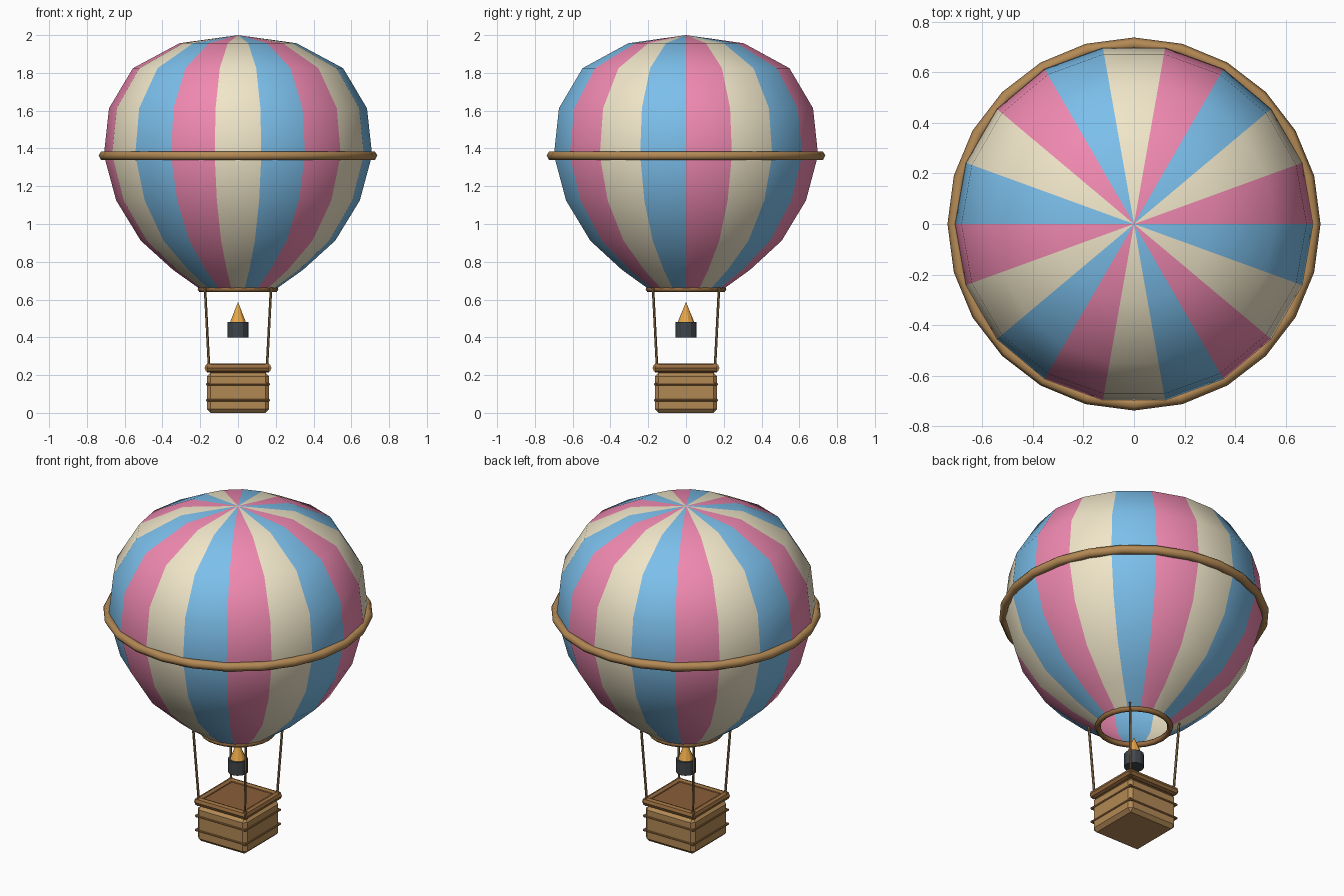
import bpy, bmesh
from math import sin, cos, pi, tau
from mathutils import Vector

if "Cube" in bpy.data.objects:
    bpy.data.objects.remove(bpy.data.objects["Cube"])


def material(name, rgb):
    m = bpy.data.materials.new(name)
    m.diffuse_color = (*rgb, 1)
    m.use_nodes = True
    m.node_tree.nodes["Principled BSDF"].inputs["Base Color"].default_value = m.diffuse_color
    return m


PINK = material("pink", (0.87, 0.25, 0.44))
CREAM = material("cream", (0.87, 0.79, 0.58))
BLUE = material("blue", (0.20, 0.52, 0.83))
WICKER = material("wicker", (0.45, 0.25, 0.09))
TRIM = material("trim", (0.31, 0.15, 0.05))
LID = material("lid_brown", (0.25, 0.11, 0.04))
ROPE = material("rope", (0.28, 0.17, 0.07))
METAL = material("dark_metal", (0.05, 0.06, 0.07))
FLAME = material("flame_orange", (0.80, 0.38, 0.06))


def finish(name, bm, mats, smooth=False):
    bmesh.ops.recalc_face_normals(bm, faces=bm.faces)
    mesh = bpy.data.meshes.new(name)
    bm.to_mesh(mesh)
    bm.free()
    for m in mats:
        mesh.materials.append(m)
    for p in mesh.polygons:
        p.use_smooth = smooth
    ob = bpy.data.objects.new(name, mesh)
    bpy.context.collection.objects.link(ob)
    return ob


def ring(name, radius, tube, z, mat, sides=24, tube_sides=6):
    bm = bmesh.new()
    loops = []
    for i in range(sides):
        a = tau * i / sides
        loop = []
        for j in range(tube_sides):
            b = tau * j / tube_sides
            r = radius + tube * cos(b)
            loop.append(bm.verts.new((r * cos(a), r * sin(a), z + tube * sin(b))))
        loops.append(loop)
    for i in range(sides):
        p, q = loops[i], loops[(i + 1) % sides]
        for j in range(tube_sides):
            k = (j + 1) % tube_sides
            bm.faces.new((p[j], q[j], q[k], p[k]))
    return finish(name, bm, [mat], True)


def rod(bm, start, end, r1, r2, sides):
    start, end = Vector(start), Vector(end)
    axis = end - start
    mat = axis.to_track_quat('Z', 'Y').to_matrix().to_4x4()
    mat.translation = (start + end) / 2
    bmesh.ops.create_cone(bm, cap_ends=True, segments=sides, radius1=r1,
                          radius2=r2, depth=axis.length, matrix=mat)


def square_frame(name, half, length, r, z, mat):
    bm = bmesh.new()
    for s in (-1, 1):
        rod(bm, (-length, s * half, z), (length, s * half, z), r, r, 8)
        rod(bm, (s * half, -length, z), (s * half, length, z), r, r, 8)
    return finish(name, bm, [mat])


def box(name, half, z0, z1, mat, bevel):
    bm = bmesh.new()
    bmesh.ops.create_cube(bm, size=1)
    for v in bm.verts:
        v.co = (v.co.x * 2 * half, v.co.y * 2 * half, z0 + (v.co.z + 0.5) * (z1 - z0))
    if bevel:
        bmesh.ops.bevel(bm, geom=bm.edges[:], offset=bevel, segments=1, affect='EDGES')
    return finish(name, bm, [mat])


# Envelope: open-bottomed, 18 gores in three repeating colours
profile = [(0.31, 1.957), (0.556, 1.825), (0.683, 1.613), (0.71, 1.365),
           (0.645, 1.125), (0.515, 0.912), (0.345, 0.758), (0.2, 0.655)]
N = 18
bm = bmesh.new()
top = bm.verts.new((0, 0, 2))
rows = [[bm.verts.new((r * cos(tau * i / N), r * sin(tau * i / N), z))
         for i in range(N)] for r, z in profile]
for i in range(N):
    j = (i + 1) % N
    faces = [bm.faces.new((top, rows[0][i], rows[0][j]))]
    for p, q in zip(rows, rows[1:]):
        faces.append(bm.faces.new((p[i], q[i], q[j], p[j])))
    for f in faces:
        f.material_index = i % 3
finish("envelope", bm, [PINK, CREAM, BLUE], True)

# Hoops around the widest part and the mouth
ring("equator_hoop", 0.712, 0.026, 1.362, WICKER)
ring("mouth_hoop", 0.198, 0.016, 0.655, TRIM)

# Four ropes from mouth to basket corners
bm = bmesh.new()
for sx in (-1, 1):
    for sy in (-1, 1):
        rod(bm, (sx * 0.153, sy * 0.153, 0.235), (sx * 0.175, sy * 0.175, 0.665),
            0.007, 0.007, 6)
finish("ropes", bm, [ROPE])

# Burner and flame
bm = bmesh.new()
rod(bm, (0, 0, 0.40), (0, 0, 0.48), 0.055, 0.055, 12)
finish("burner", bm, [METAL])
bm = bmesh.new()
rod(bm, (0, 0, 0.48), (0, 0, 0.588), 0.044, 0, 10)
finish("flame", bm, [FLAME])

# Basket with lid, rim and two bands
box("basket", 0.165, 0.0, 0.213, WICKER, 0.02)
box("basket_lid", 0.147, 0.20, 0.25, LID, 0)
square_frame("basket_rim", 0.153, 0.165, 0.024, 0.238, TRIM)
square_frame("basket_band_upper", 0.163, 0.167, 0.007, 0.152, TRIM)
square_frame("basket_band_lower", 0.163, 0.167, 0.007, 0.067, TRIM)
